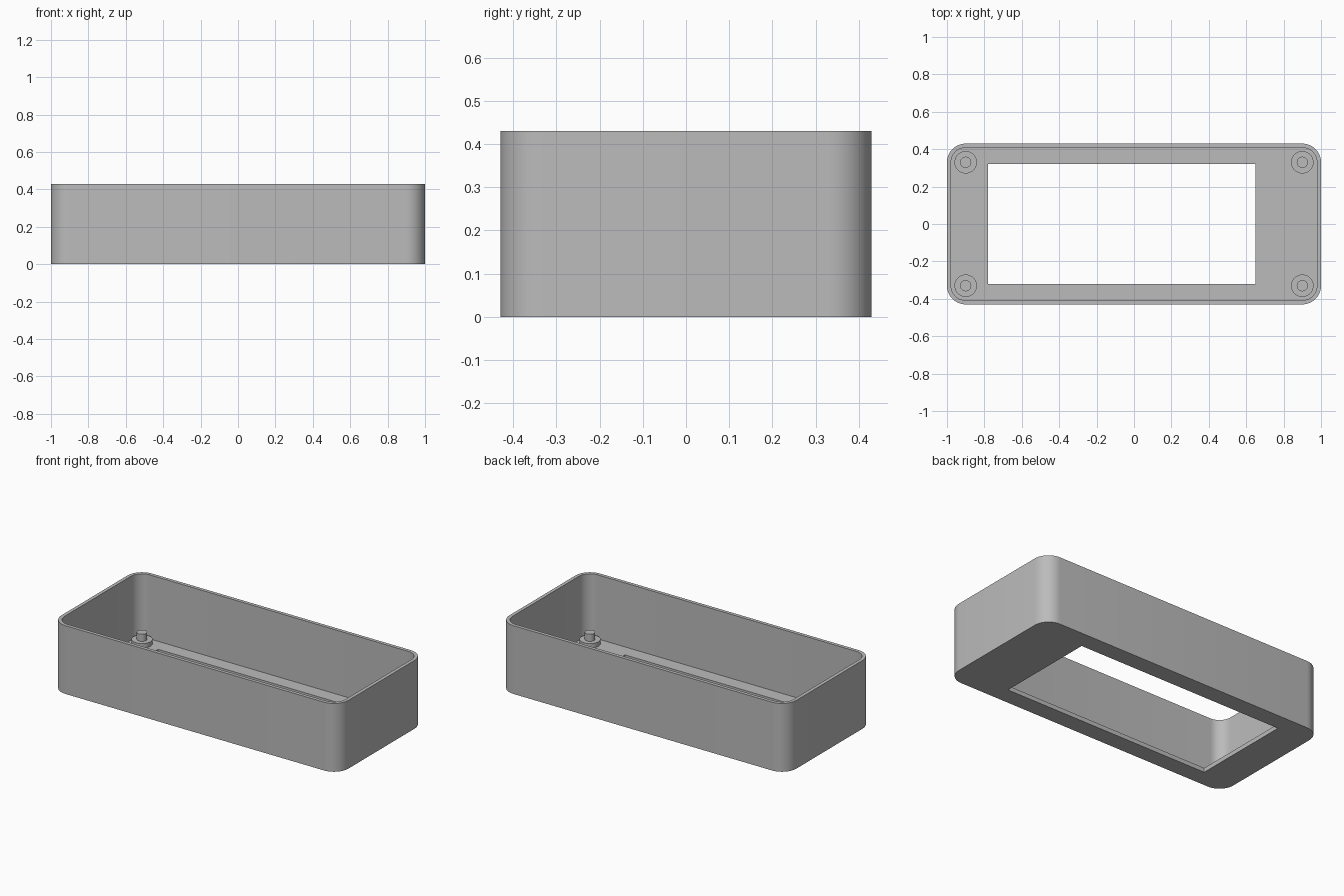
import bpy, bmesh, math

old = bpy.data.objects.get("Cube")
if old:
    bpy.data.objects.remove(old, do_unlink=True)

HALF_X, HALF_Y, HEIGHT = 1.0, 0.43, 0.43
RADIUS, WALL, FLOOR = 0.10, 0.022, 0.027

grey = bpy.data.materials.new("plain grey")
grey.use_nodes = True
colour = (0.5, 0.5, 0.5, 1)
grey.diffuse_color = colour
grey.node_tree.nodes["Principled BSDF"].inputs["Base Color"].default_value = colour


def finish(bm, name):
    """Turn a bmesh into a smooth object with sharp edges kept."""
    bmesh.ops.recalc_face_normals(bm, faces=bm.faces[:])
    mesh = bpy.data.meshes.new(name)
    bm.to_mesh(mesh)
    bm.free()
    mesh.materials.append(grey)
    obj = bpy.data.objects.new(name, mesh)
    bpy.context.collection.objects.link(obj)
    bpy.ops.object.select_all(action='DESELECT')
    obj.select_set(True)
    bpy.context.view_layer.objects.active = obj
    bpy.ops.object.shade_smooth_by_angle(angle=math.radians(30))
    return obj


def rounded_outline(inset, steps=10):
    """Rounded rectangle, counter-clockwise, with concentric corners."""
    r = RADIUS - inset
    points = []
    for q, (sx, sy) in enumerate([(1, 1), (-1, 1), (-1, -1), (1, -1)]):
        for i in range(steps + 1):
            a = (q + i / steps) * math.pi / 2
            points.append((sx * (HALF_X - RADIUS) + r * math.cos(a),
                           sy * (HALF_Y - RADIUS) + r * math.sin(a)))
    return points


def add_loop(bm, points, z):
    verts = [bm.verts.new((x, y, z)) for x, y in points]
    edges = [bm.edges.new((v, verts[i - 1])) for i, v in enumerate(verts)]
    return verts, edges


def skin(bm, a, b):
    for i in range(len(a)):
        bm.faces.new((a[i - 1], a[i], b[i], b[i - 1]))


# Open tray: wall, rim and floor with an off-centre window
bm = bmesh.new()
outer, inner = rounded_outline(0), rounded_outline(WALL)
window = [(0.65, 0.32), (-0.78, 0.32), (-0.78, -0.32), (0.65, -0.32)]
base, base_edges = add_loop(bm, outer, 0)
rim_out, _ = add_loop(bm, outer, HEIGHT)
rim_in, _ = add_loop(bm, inner, HEIGHT)
floor, floor_edges = add_loop(bm, inner, FLOOR)
win_low, low_edges = add_loop(bm, window, 0)
win_high, high_edges = add_loop(bm, window, FLOOR)
bmesh.ops.triangle_fill(bm, edges=base_edges + low_edges, use_beauty=True)
bmesh.ops.triangle_fill(bm, edges=floor_edges + high_edges, use_beauty=True)
skin(bm, base, rim_out)
skin(bm, rim_out, rim_in)
skin(bm, rim_in, floor)
skin(bm, win_low, win_high)
finish(bm, "tray")

# Stepped locating pegs in the four corners
profile = [(0.06, FLOOR - 0.005), (0.06, 0.055), (0.03, 0.055), (0.03, 0.10)]
for side, sx in (("left", 1), ("right", -1)):
    for end, sy in (("front", -1), ("back", 1)):
        bm = bmesh.new()
        rings = []
        for r, z in profile:
            circle = [(sx * (HALF_X - RADIUS) + r * math.cos(i * math.tau / 32),
                       sy * (HALF_Y - RADIUS) + r * math.sin(i * math.tau / 32))
                      for i in range(32)]
            rings.append(add_loop(bm, circle, z)[0])
        for a, b in zip(rings, rings[1:]):
            skin(bm, a, b)
        bm.faces.new(rings[0])
        bm.faces.new(rings[-1])
        finish(bm, f"{end}_{side}_peg")
